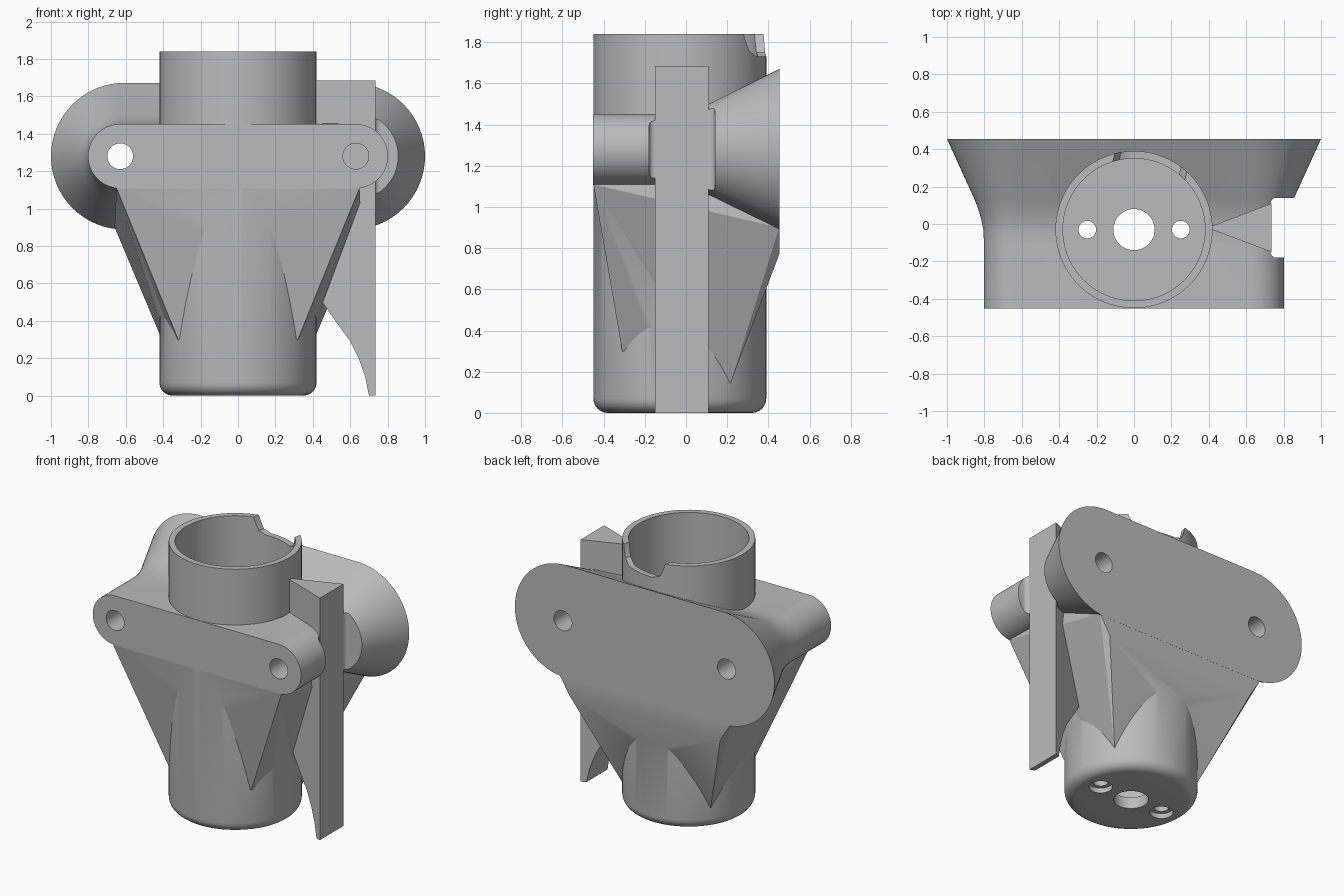
import bpy, bmesh
from math import cos, sin, pi, radians
from mathutils import Vector, Matrix

if "Cube" in bpy.data.objects:
    bpy.data.objects.remove(bpy.data.objects["Cube"], do_unlink=True)

grey = bpy.data.materials.new("plain grey")
grey.use_nodes = True
grey.diffuse_color = (0.5, 0.5, 0.5, 1)
grey.node_tree.nodes["Principled BSDF"].inputs["Base Color"].default_value = (0.5, 0.5, 0.5, 1)

CY = -0.03          # tube axis in y
HX, HZ = 0.63, 1.28  # mounting hole position


def finish(name, bm):
    bmesh.ops.recalc_face_normals(bm, faces=bm.faces)
    mesh = bpy.data.meshes.new(name)
    bm.to_mesh(mesh)
    bm.free()
    mesh.materials.append(grey)
    obj = bpy.data.objects.new(name, mesh)
    bpy.context.collection.objects.link(obj)
    return obj


def loft(name, rings):
    """Skin a list of matching closed rings and cap both ends."""
    bm = bmesh.new()
    rows = [[bm.verts.new(p) for p in ring] for ring in rings]
    n = len(rows[0])
    for a, b in zip(rows, rows[1:]):
        for i in range(n):
            j = (i + 1) % n
            bm.faces.new((a[i], a[j], b[j], b[i]))
    bm.faces.new(rows[0])
    bm.faces.new(rows[-1])
    return finish(name, bm)


def circle(x, y, z, r, n=96):
    return [(x + r * cos(2 * pi * i / n), y + r * sin(2 * pi * i / n), z) for i in range(n)]


def upright(name, x, y, r, z0, z1, n=48):
    return loft(name, [circle(x, y, z0, r, n), circle(x, y, z1, r, n)])


def stadium(y, r, cx, n=32):
    right = [(cx + r * sin(pi * i / n), y, HZ + r * cos(pi * i / n)) for i in range(n + 1)]
    return right + [(-x, y, 2 * HZ - z) for x, y, z in right]


def combine(target, tool, operation):
    mod = target.modifiers.new(operation, 'BOOLEAN')
    mod.operation, mod.solver, mod.object = operation, 'EXACT', tool
    tool.hide_render = True
    with bpy.context.temp_override(object=target, active_object=target):
        bpy.ops.object.modifier_apply(modifier=mod.name)
    bpy.data.objects.remove(tool, do_unlink=True)


def box(name, lo, hi):
    corners = [(lo[0], lo[1]), (hi[0], lo[1]), (hi[0], hi[1]), (lo[0], hi[1])]
    return loft(name, [[(x, y, z) for x, y in corners] for z in (lo[2], hi[2])])


# Tube with a rounded bottom edge
fillet = [(0.07 - 0.07 * cos(radians(a)), 0.35 + 0.07 * sin(radians(a))) for a in range(0, 91, 15)]
body = loft("mount_body", [circle(0, CY, z, r) for z, r in fillet + [(1.84, 0.42)]])

# Flange that flares from a slim front to a wide back plate
flare = [(-0.452, 0.172, 0.63), (-0.1, 0.172, 0.63), (-0.03, 0.176, 0.63), (0.03, 0.19, 0.628),
         (0.08, 0.208, 0.625), (0.13, 0.23, 0.622), (0.455, 0.392, 0.608)]
combine(body, loft("flange", [stadium(*s) for s in flare]), 'UNION')

# Gusset tapering from the flange down to the tube
bm = bmesh.new()
for side in (-1, 1):
    for x, y, z in [(0.65, -0.45, 1.11), (0.32, -0.31, 0.30), (0.66, 0.453, 0.90),
                    (0.58, 0.453, 0.77), (0.34, 0.215, 0.14),
                    (0.6, -0.45, 1.25), (0.6, 0.453, 1.25)]:
        bm.verts.new((side * x, y, z))
bmesh.ops.convex_hull(bm, input=bm.verts)
combine(body, finish("gusset", bm), 'UNION')

# Bore, floor holes and counterbores
combine(body, upright("bore", 0, CY, 0.38, 0.08, 2, 96), 'DIFFERENCE')
combine(body, upright("centre_hole", 0, CY, 0.11, -0.1, 0.2), 'DIFFERENCE')
for x in (-0.25, 0.25):
    combine(body, upright("screw_hole", x, CY, 0.047, -0.1, 0.2), 'DIFFERENCE')
    combine(body, upright("counterbore", x, CY, 0.075, -0.1, 0.035), 'DIFFERENCE')

# Mounting holes through the flange
for x in (-HX, HX):
    rings = [[(px, y, pz) for px, pz, _ in circle(x, HZ, 0, 0.069, 48)] for y in (-1, 1)]
    combine(body, loft("mounting_hole", rings), 'DIFFERENCE')

# Clearance slot around the outer edge of the rib
slot = box("slot", (0.73, -0.18, 0.6), (1.2, 0.14, 1.8))
bevel = slot.modifiers.new("round", 'BEVEL')
bevel.width, bevel.segments = 0.03, 4
combine(body, slot, 'DIFFERENCE')

# Rounded notch in the back rim
notch = [(-0.22, 1.9), (-0.2, 1.82), (-0.17, 1.76), (-0.11, 1.73),
         (0.11, 1.73), (0.16, 1.75), (0.18, 1.8), (0.21, 1.9)]
turn = Matrix.Translation((0, CY, 0)) @ Matrix.Rotation(radians(-13), 4, 'Z')
rings = [[turn @ Vector((-t, d, z)) for t, z in notch] for d in (0.2, 0.6)]
combine(body, loft("rim_notch", rings), 'DIFFERENCE')

# Wedge rib standing beside the tube, with a curved lower edge
outline = [(0.405, 1.685), (0.405, 0.57), (0.43, 0.53), (0.52, 0.40), (0.60, 0.29),
           (0.645, 0.20), (0.68, 0.10), (0.70, 0.0), (0.735, 0.0), (0.735, 1.685)]


def rib_side(sign):
    return [(x, -0.02 + sign * (0.005 + 0.125 * (x - 0.405) / 0.33), z) for x, z in outline]


rib = loft("side_rib", [rib_side(-1), rib_side(1)])

# Smooth shading with crisp edges
bpy.context.view_layer.update()
body.select_set(True)
rib.select_set(True)
bpy.context.view_layer.objects.active = body
bpy.ops.object.shade_smooth_by_angle(angle=radians(25))
